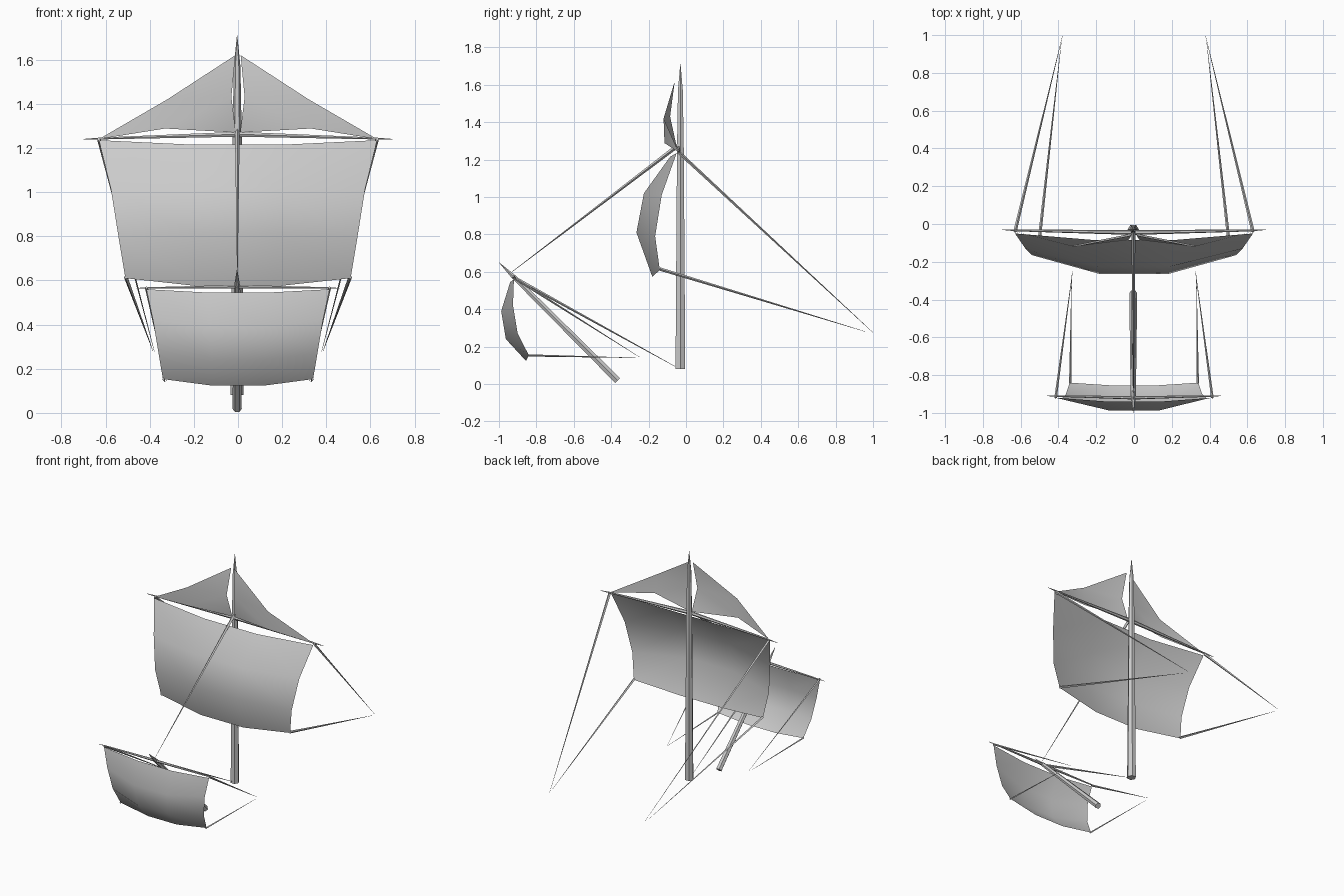
import bpy, bmesh, math
from mathutils import Vector

if "Cube" in bpy.data.objects:
    bpy.data.objects.remove(bpy.data.objects["Cube"])


def finish(name, bm, angle):
    bmesh.ops.recalc_face_normals(bm, faces=bm.faces)
    me = bpy.data.meshes.new(name)
    bm.to_mesh(me)
    bm.free()
    ob = bpy.data.objects.new(name, me)
    bpy.context.collection.objects.link(ob)
    bpy.ops.object.select_all(action='DESELECT')
    ob.select_set(True)
    bpy.context.view_layer.objects.active = ob
    bpy.ops.object.shade_smooth_by_angle(angle=math.radians(angle))
    return ob


def spar(name, points, radii, sides=6):
    """Tapered low-poly pole through the given points."""
    pts = [Vector(p) for p in points]
    q = (pts[-1] - pts[0]).to_track_quat('Z', 'Y')
    bm = bmesh.new()
    rings = []
    for p, r in zip(pts, radii):
        rings.append([bm.verts.new(p + q @ Vector((
            r * math.cos(2 * math.pi * k / sides),
            r * math.sin(2 * math.pi * k / sides), 0))) for k in range(sides)])
    for a, b in zip(rings, rings[1:]):
        for k in range(sides):
            n = (k + 1) % sides
            bm.faces.new((a[k], a[n], b[n], b[k]))
    bm.faces.new(rings[0])
    bm.faces.new(rings[-1])
    return finish(name, bm, 50)


def square_sail(name, rows):
    """Rows: half width, edge y, edge z, centre y, centre z."""
    bm = bmesh.new()
    grid = []
    for w, ye, ze, yc, zc in rows:
        grid.append([bm.verts.new(c) for c in (
            (-w, ye, ze), (-w / 3, yc, zc), (w / 3, yc, zc), (w, ye, ze))])
    for a, b in zip(grid, grid[1:]):
        for k in range(3):
            bm.faces.new((a[k], b[k], b[k + 1], a[k + 1]))
    return finish(name, bm, 80)


def top_sail(name, s):
    """Triangular sail split once along every edge."""
    bm = bmesh.new()
    peak, outer, clew, foot, tack, luff = [bm.verts.new((s * x, y, z)) for x, y, z in (
        (0.012, -0.06, 1.62), (0.32, -0.12, 1.42), (0.63, -0.04, 1.24),
        (0.33, -0.115, 1.288), (0.01, -0.05, 1.27), (0.03, -0.085, 1.43))]
    for f in ((peak, luff, outer), (outer, foot, clew),
              (luff, tack, foot), (luff, foot, outer)):
        bm.faces.new(f)
    return finish(name, bm, 80)


# Mast and bowsprit
spar("mast", [(-0.004, -0.03, 0.08), (-0.004, -0.03, 1.25), (-0.004, -0.03, 1.57),
              (-0.004, -0.03, 1.71)], [0.03, 0.021, 0.015, 0.001])
spar("bowsprit", [(-0.004, -0.365, 0.018), (-0.004, -0.92, 0.572), (-0.004, -1.0, 0.65)],
     [0.021, 0.014, 0.001])

# Yards
spar("main_yard", [(-0.7, -0.03, 1.24), (-0.62, -0.034, 1.243), (0, -0.045, 1.262),
                   (0.62, -0.034, 1.243), (0.7, -0.03, 1.24)],
     [0.001, 0.005, 0.013, 0.005, 0.001])
spar("front_yard", [(-0.46, -0.91, 0.565), (-0.4, -0.911, 0.566), (0, -0.92, 0.572),
                    (0.46 - 0.06, -0.911, 0.566), (0.46, -0.91, 0.565)],
     [0.001, 0.004, 0.009, 0.004, 0.001])

# Sails
square_sail("main_sail", [(0.63, -0.05, 1.235, -0.085, 1.215),
                          (0.575, -0.13, 1.01, -0.225, 1.02),
                          (0.54, -0.165, 0.79, -0.265, 0.81),
                          (0.51, -0.14, 0.61, -0.18, 0.573)])
square_sail("front_sail", [(0.415, -0.92, 0.56, -0.94, 0.545),
                           (0.385, -0.925, 0.42, -0.988, 0.39),
                           (0.36, -0.9, 0.27, -0.963, 0.24),
                           (0.34, -0.84, 0.153, -0.855, 0.123)])

# Paired top sails and ropes
for side, s in (("left", -1), ("right", 1)):
    top_sail("top_sail_" + side, s)
    for name, a, b, r in (
            ("main_brace", (0.63, -0.04, 1.24), (0.378, 1.0, 0.275), 0.009),
            ("main_sheet", (0.508, -0.14, 0.615), (0.385, 0.96, 0.28), 0.009),
            ("front_brace", (0.415, -0.92, 0.568), (0.325, -0.25, 0.145), 0.007),
            ("front_sheet", (0.338, -0.845, 0.153), (0.33, -0.27, 0.14), 0.006)):
        spar(f"{name}_{side}", [(s * a[0], a[1], a[2]), (s * b[0], b[1], b[2])],
             [r, 0.0008], 4)

# Centre stays
spar("mast_stay", [(-0.003, -0.03, 1.285), (-0.003, -0.93, 0.6)], [0.011, 0.001], 4)
spar("bow_stay", [(-0.003, -0.93, 0.575), (-0.003, -0.06, 0.095)], [0.009, 0.001], 4)
